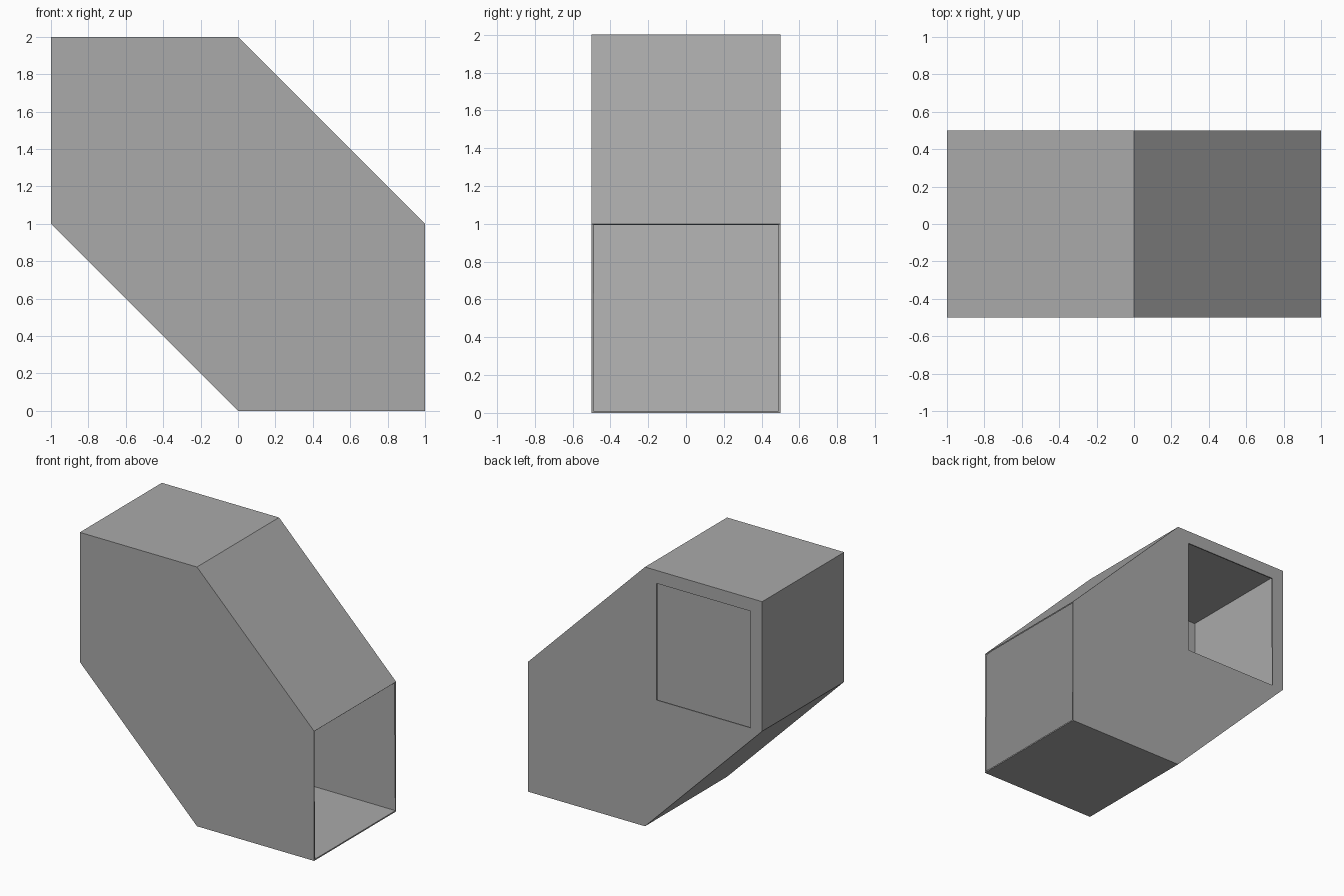
import bpy
import bmesh

default = bpy.data.objects.get("Cube")
if default:
    bpy.data.objects.remove(default, do_unlink=True)

WALL = 0.01
HALF_DEPTH = 0.5

grey = bpy.data.materials.new("plain grey")
grey.use_nodes = True
grey.diffuse_color = (0.4, 0.4, 0.4, 1)
bsdf = next(n for n in grey.node_tree.nodes if n.type == "BSDF_PRINCIPLED")
bsdf.inputs["Base Color"].default_value = (0.4, 0.4, 0.4, 1)


def prism(name, profile, y_front, y_back, open_right=False):
    """Extrude an x-z profile along y, optionally leaving the +x end open."""
    bm = bmesh.new()
    face = bm.faces.new([bm.verts.new((x, y_front, z)) for x, z in profile])
    grown = bmesh.ops.extrude_face_region(bm, geom=[face], use_keep_orig=True)
    for v in grown["geom"]:
        if isinstance(v, bmesh.types.BMVert):
            v.co.y = y_back
    bmesh.ops.recalc_face_normals(bm, faces=bm.faces)
    if open_right:
        end = [f for f in bm.faces if f.normal.x > 0.99]
        bmesh.ops.delete(bm, geom=end, context="FACES_ONLY")
    mesh = bpy.data.meshes.new(name)
    bm.to_mesh(mesh)
    bm.free()
    mesh.materials.append(grey)
    obj = bpy.data.objects.new(name, mesh)
    bpy.context.collection.objects.link(obj)
    return obj


# Slanted duct shell, open at its lower right end
shell = prism("duct_shell",
              [(-1, 2), (-1, 1), (0, 0), (1, 0), (1, 1), (0, 2)],
              -HALF_DEPTH, HALF_DEPTH, open_right=True)

# Cutter for the square opening high in the back wall
cutter = prism("opening_cutter",
               [(-0.9, 1.9), (-0.9, 1.0), (-0.1, 1.0), (-0.1, 1.9)],
               HALF_DEPTH - 0.1, HALF_DEPTH + 0.1)
cutter.hide_render = True

# Thin walls, then the cut
thick = shell.modifiers.new("thin walls", "SOLIDIFY")
thick.thickness = WALL
thick.offset = -1
thick.use_even_offset = True
cut = shell.modifiers.new("back opening", "BOOLEAN")
cut.operation = "DIFFERENCE"
cut.solver = "EXACT"
cut.object = cutter

bpy.context.view_layer.objects.active = shell
for modifier in (thick.name, cut.name):
    bpy.ops.object.modifier_apply(modifier=modifier)
bpy.data.objects.remove(cutter, do_unlink=True)
